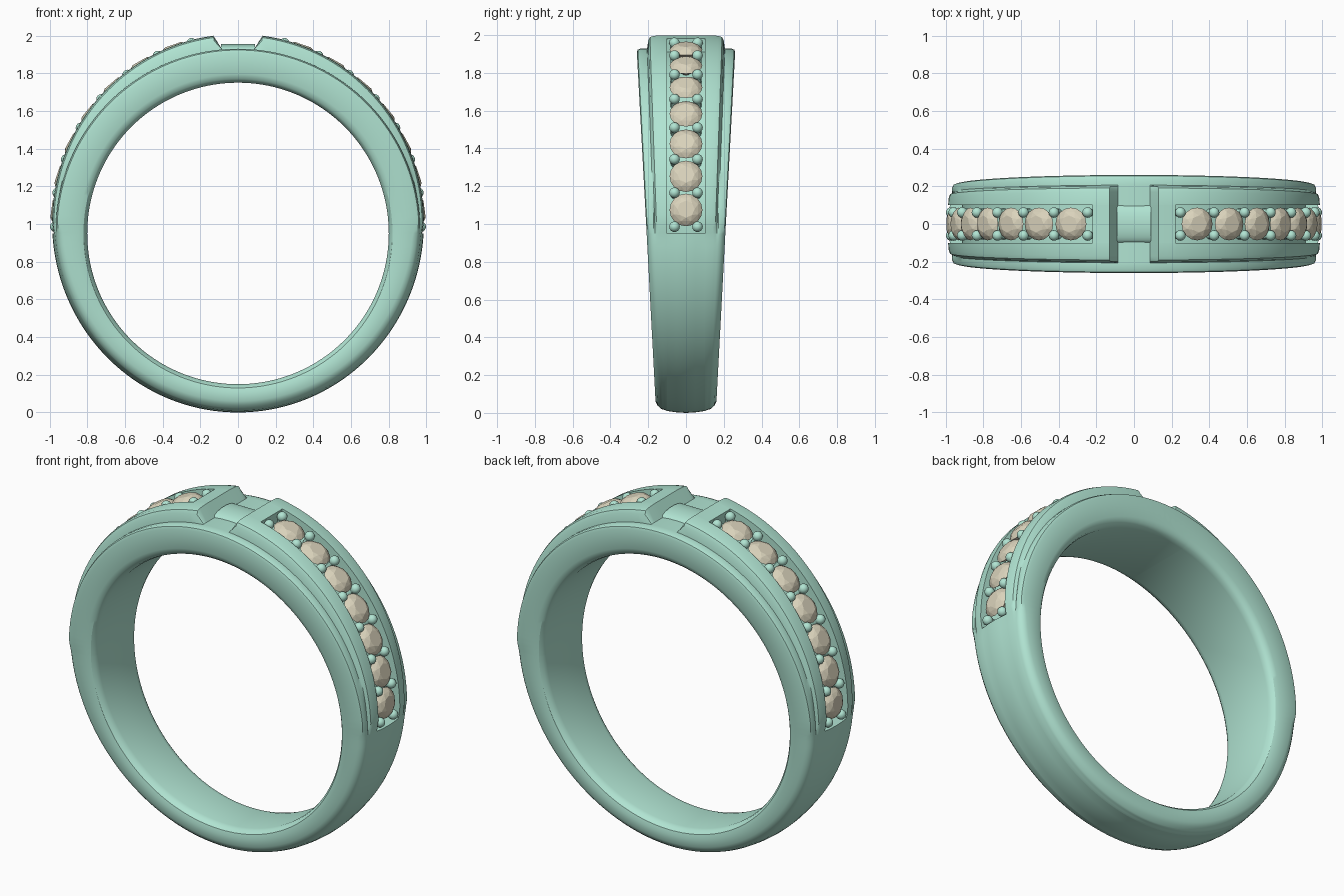
import bpy, bmesh
from math import sin, cos, pi, radians
from mathutils import Matrix, Vector

if "Cube" in bpy.data.objects:
    bpy.data.objects.remove(bpy.data.objects["Cube"])

CZ = 0.95          # height of the finger-hole centre


def material(name, rgb):
    m = bpy.data.materials.new(name)
    m.diffuse_color = (*rgb, 1)
    m.use_nodes = True
    m.node_tree.nodes["Principled BSDF"].inputs["Base Color"].default_value = m.diffuse_color
    return m


METAL = material("green_metal", (0.44, 0.78, 0.65))
STONE = material("tan_stone", (0.70, 0.65, 0.50))


def finish(bm, name, mat, smooth=True):
    bmesh.ops.recalc_face_normals(bm, faces=bm.faces)
    me = bpy.data.meshes.new(name)
    bm.to_mesh(me)
    bm.free()
    ob = bpy.data.objects.new(name, me)
    bpy.context.collection.objects.link(ob)
    me.materials.append(mat)
    if smooth:
        bpy.ops.object.select_all(action='DESELECT')
        ob.select_set(True)
        bpy.context.view_layer.objects.active = ob
        bpy.ops.object.shade_smooth_by_angle(angle=radians(32))
    return ob


def clamp(v):
    return max(0.0, min(1.0, v))


def outer(deg):
    c = cos(radians(deg))
    return 0.985 + 0.054 * c + 0.019 * c * c


def section(deg):
    """Half cross-section (y, radius) at an angle measured from the top."""
    a = min(deg, 360 - deg)
    R = outer(a)
    S = 0.967 + 0.013 * max(0, cos(radians(a)))        # shoulder radius
    t = clamp((91 - a) / 5)                            # 1 = stepped, 0 = plain shank
    gap = clamp((a - 4.9) / 2.2)                       # 0 inside the top gap
    chan = 0.075 if 12.02 < a < 90.02 else 0.0         # stone channel depth

    def W(r):
        return 0.158 + 0.053 * (CZ + r * cos(radians(a)))
    B = 0.13 + 0.035 * (CZ + R * cos(radians(a)))
    w = W(R)

    def rail(r):
        return S + (r - S) * gap

    def dome(f):
        return R - 0.03 * f * f
    stepped = [(W(S) , S - 0.022), (W(S) - 0.005, S - 0.007), (W(S) - 0.022, S),
               (B + 0.006, S), (B, rail(R - 0.028)), (B - 0.009, rail(R - 0.010)),
               (B - 0.03, rail(R - 0.003))]
    plain = [(W(R - 0.06), R - 0.06), (w - 0.008, R - 0.038), (w - 0.024, R - 0.024),
             (0.82 * w, dome(0.82)), (0.79 * w, dome(0.79)), (0.75 * w, dome(0.75)),
             (0.70 * w, dome(0.70))]
    wi = W(0.82)
    pts = [(0, 0.8), (wi - 0.05, 0.8), (wi - 0.025, 0.806), (wi - 0.008, 0.82), (W(0.845), 0.845)]
    pts += [(p[0] * (1 - t) + s[0] * t, p[1] * (1 - t) + s[1] * t) for p, s in zip(plain, stepped)]
    top = rail(R)
    pts += [(0.1, top - 0.010 * (1 - t)), (0.0995, top - chan - 0.010 * (1 - t)),
            (0.05, top - chan - 0.003 * (1 - t)), (0, top - chan)]
    return pts


# Ring band: lofted section with tapered sides, shoulders, top gap and channels
half = {0, 2.5, 4.9, 7.1, 9.5, 12, 12.04, 90, 90.04, 180} | {14 + 2 * i for i in range(83)} - {90}
half |= {90}
angles = sorted(half) + sorted(360 - a for a in half if 0 < a < 180)
bm = bmesh.new()
rows = []
for deg in angles:
    h = section(deg)
    loop = h + [(-y, r) for y, r in h[-2:0:-1]]
    s, c = sin(radians(deg)), cos(radians(deg))
    rows.append([bm.verts.new((r * s, y, CZ + r * c)) for y, r in loop])
n = len(rows[0])
for i, row in enumerate(rows):
    nxt = rows[(i + 1) % len(rows)]
    for j in range(n):
        k = (j + 1) % n
        bm.faces.new((row[j], row[k], nxt[k], nxt[j]))
finish(bm, "ring_band", METAL)

# Small rounded bridge lying in the top gap
bm = bmesh.new()
bmesh.ops.create_cone(bm, cap_ends=True, segments=32, radius1=1, radius2=1, depth=0.18,
                      matrix=Matrix.Translation((0, 0, 1.92)) @ Matrix.Diagonal((1, 0.1, 0.035, 1))
                      @ Matrix.Rotation(pi / 2, 4, 'Y'))
finish(bm, "gap_bridge", METAL)


def seat(deg, drop, y=0):
    """Placement on the band with local z pointing outward."""
    r = outer(abs(deg)) - drop
    a = radians(deg)
    return Matrix.Translation((r * sin(a), y, CZ + r * cos(a))) @ Matrix.Rotation(a, 4, 'Y')


def gem(bm, mat):
    verts = [bm.verts.new(mat @ Vector((0, 0, -0.06)))]
    for count, rad, h, off in ((16, 0.087, 0, 0), (8, 0.068, 0.02, 0.5), (8, 0.045, 0.031, 0)):
        for i in range(count):
            a = 2 * pi * (i + off) / count
            verts.append(bm.verts.new(mat @ Vector((rad * cos(a), rad * sin(a), h))))
    bmesh.ops.convex_hull(bm, input=verts)


# Seven stones and eight pairs of beaded prongs on each side
STEP = 10.6
for side, label in ((1, "right"), (-1, "left")):
    bm = bmesh.new()
    for i in range(7):
        gem(bm, seat(side * (19 + STEP * i), 0.025))
    finish(bm, label + "_stones", STONE, smooth=False)
    bm = bmesh.new()
    for i in range(8):
        for y in (-0.061, 0.061):
            deg = side * (19 + STEP * (i - 0.5))
            bmesh.ops.create_uvsphere(bm, u_segments=16, v_segments=10, radius=0.028,
                                      matrix=seat(deg, 0.017, y))
            bmesh.ops.create_cone(bm, cap_ends=True, segments=12, radius1=0.02, radius2=0.02,
                                  depth=0.06, matrix=seat(deg, 0.05, y))
    finish(bm, label + "_prongs", METAL)
